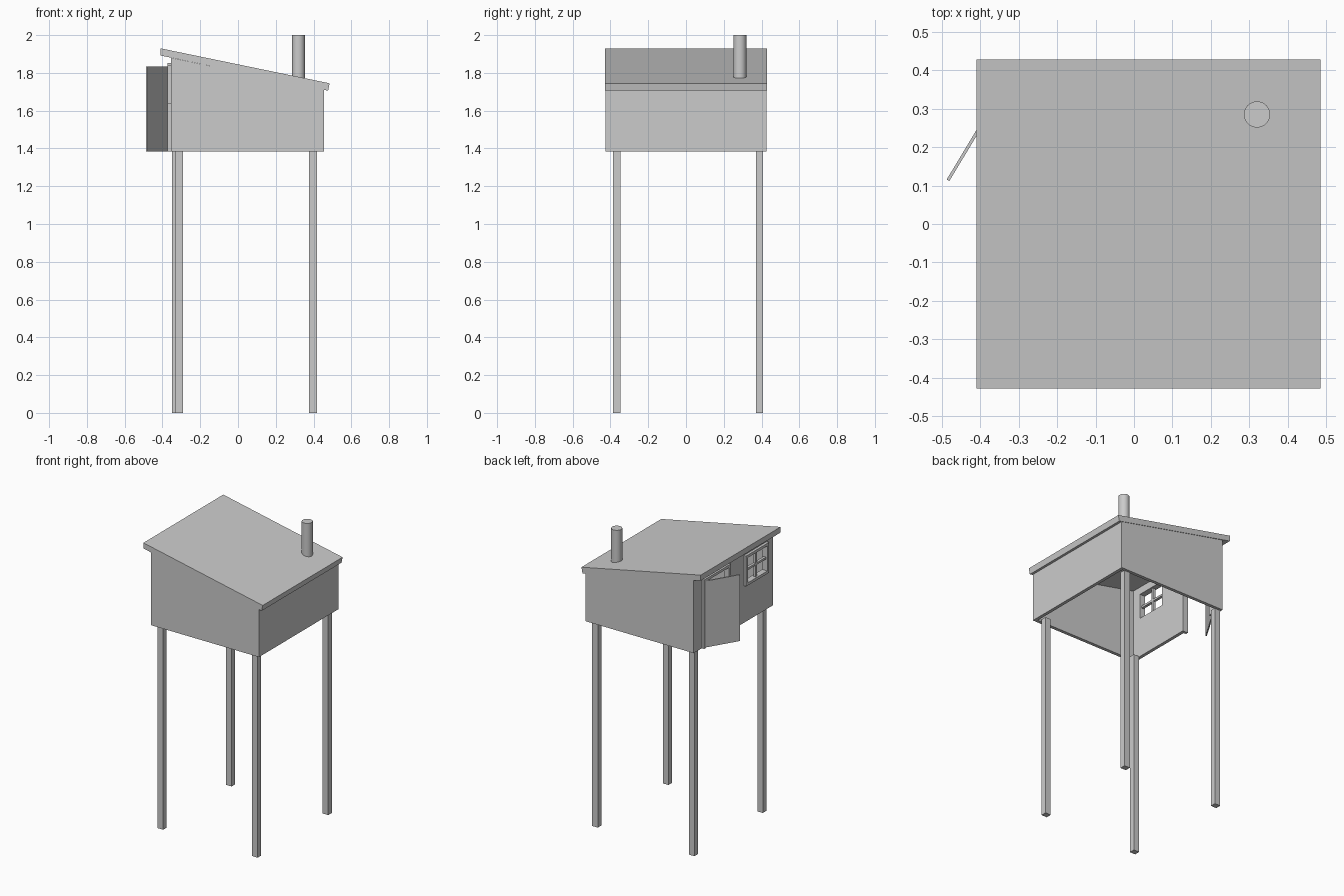
import bpy, bmesh, math
from mathutils import Matrix, Vector

if "Cube" in bpy.data.objects:
    bpy.data.objects.remove(bpy.data.objects["Cube"])

FLOOR, T = 1.385, 0.022            # wall bottom height, wall thickness
X0, X1, Y = -0.355, 0.455, 0.425   # wall extents
SLOPE = -0.207


def roof_top(x):
    return 1.93 + SLOPE * (x + 0.41)


def make(name, bm):
    bmesh.ops.recalc_face_normals(bm, faces=bm.faces)
    me = bpy.data.meshes.new(name)
    bm.to_mesh(me)
    bm.free()
    ob = bpy.data.objects.new(name, me)
    bpy.context.collection.objects.link(ob)
    return ob


def box(name, x, y, z):
    bm = bmesh.new()
    bmesh.ops.create_cube(bm, size=1)
    for v in bm.verts:
        v.co = [a + (b - a) * (c + 0.5) for (a, b), c in zip((x, y, z), v.co)]
    return make(name, bm)


def extrude_y(name, profile, y0, y1):
    bm = bmesh.new()
    face = bm.faces.new([bm.verts.new((x, y0, z)) for x, z in profile])
    ext = bmesh.ops.extrude_face_region(bm, geom=[face])
    bmesh.ops.translate(bm, vec=(0, y1 - y0, 0),
                        verts=[v for v in ext["geom"] if isinstance(v, bmesh.types.BMVert)])
    return make(name, bm)


def cut(ob, cutter):
    cutter.hide_render = True
    mod = ob.modifiers.new("cut", "BOOLEAN")
    mod.operation, mod.solver, mod.object = "DIFFERENCE", "EXACT", cutter
    bpy.context.view_layer.objects.active = ob
    bpy.ops.object.modifier_apply(modifier=mod.name)
    bpy.data.objects.remove(cutter)


# Walls: a sloped-top shell, open underneath
def shell(name, inset, bottom, lift):
    a, b = X0 + inset, X1 - inset
    return extrude_y(name, [(a, bottom), (b, bottom), (b, roof_top(b) + lift),
                            (a, roof_top(a) + lift)], -Y + inset, Y - inset)


walls = shell("walls", 0, FLOOR, -0.039)
cut(walls, shell("room_cutter", T, 1.2, 0.1))

# Door and window openings in the high wall
DY0, DY1, DZ = 0.07, 0.32, 1.835
WY0, WY1, WZ0, WZ1 = -0.34, -0.13, 1.655, 1.825
cut(walls, box("door_cutter", (-0.45, -0.3), (DY0, DY1), (1.2, DZ)))
cut(walls, box("window_cutter", (-0.45, -0.3), (WY0, WY1), (WZ0, WZ1)))

# Door casing
FX = (X0 - 0.018, X0 + T)
W = 0.018
box("door_jamb_front", FX, (DY0 - W, DY0), (FLOOR, DZ + W))
box("door_jamb_back", FX, (DY1, DY1 + W), (FLOOR, DZ + W))
box("door_header", FX, (DY0, DY1), (DZ, DZ + W))

# Window frame and glazing bars
ym, zm = (WY0 + WY1) / 2, (WZ0 + WZ1) / 2
box("window_side_front", FX, (WY0 - W, WY0), (WZ0 - W, WZ1 + W))
box("window_side_back", FX, (WY1, WY1 + W), (WZ0 - W, WZ1 + W))
box("window_sill", FX, (WY0, WY1), (WZ0 - W, WZ0))
box("window_head", FX, (WY0, WY1), (WZ1, WZ1 + W))
box("window_bar_upright", (X0 - 0.008, X0 + 0.01), (ym - 0.007, ym + 0.007), (WZ0, WZ1))
box("window_bar_cross", (X0 - 0.008, X0 + 0.01), (WY0, WY1), (zm - 0.007, zm + 0.007))

# Open door, hinged at the back jamb
door = box("door", (-0.004, 0.004), (-0.25, 0), (FLOOR, DZ))
door.matrix_world = Matrix.Translation((X0, 0.328, 0)) @ Matrix.Rotation(math.radians(-31), 4, "Z")

# Sloped roof slab
n = Vector((SLOPE, 1)).normalized() * -0.04
ends = [(-0.41, 1.93), (0.485, roof_top(0.485))]
low = [(-0.41, 1.892), (0.485 - 0.008, roof_top(0.485) + n.y)]
extrude_y("roof", [ends[0], ends[1], low[1], low[0]], -0.428, 0.428)

# Chimney pipe
bm = bmesh.new()
bmesh.ops.create_cone(bm, cap_ends=True, segments=32, radius1=0.034, radius2=0.034, depth=0.23)
bmesh.ops.translate(bm, vec=(0.32, 0.285, 1.885), verts=bm.verts)
pipe = make("chimney", bm)
bpy.context.view_layer.objects.active = pipe
pipe.select_set(True)
bpy.ops.object.shade_smooth_by_angle(angle=math.radians(40))

# Four stilts
for name, x, y in (("front_left_post", -0.312, -0.367), ("back_left_post", -0.328, 0.389),
                   ("front_right_post", 0.397, -0.367), ("back_right_post", 0.397, 0.389)):
    box(name, (x - 0.021, x + 0.021), (y - 0.019, y + 0.019), (0, FLOOR + 0.003))
